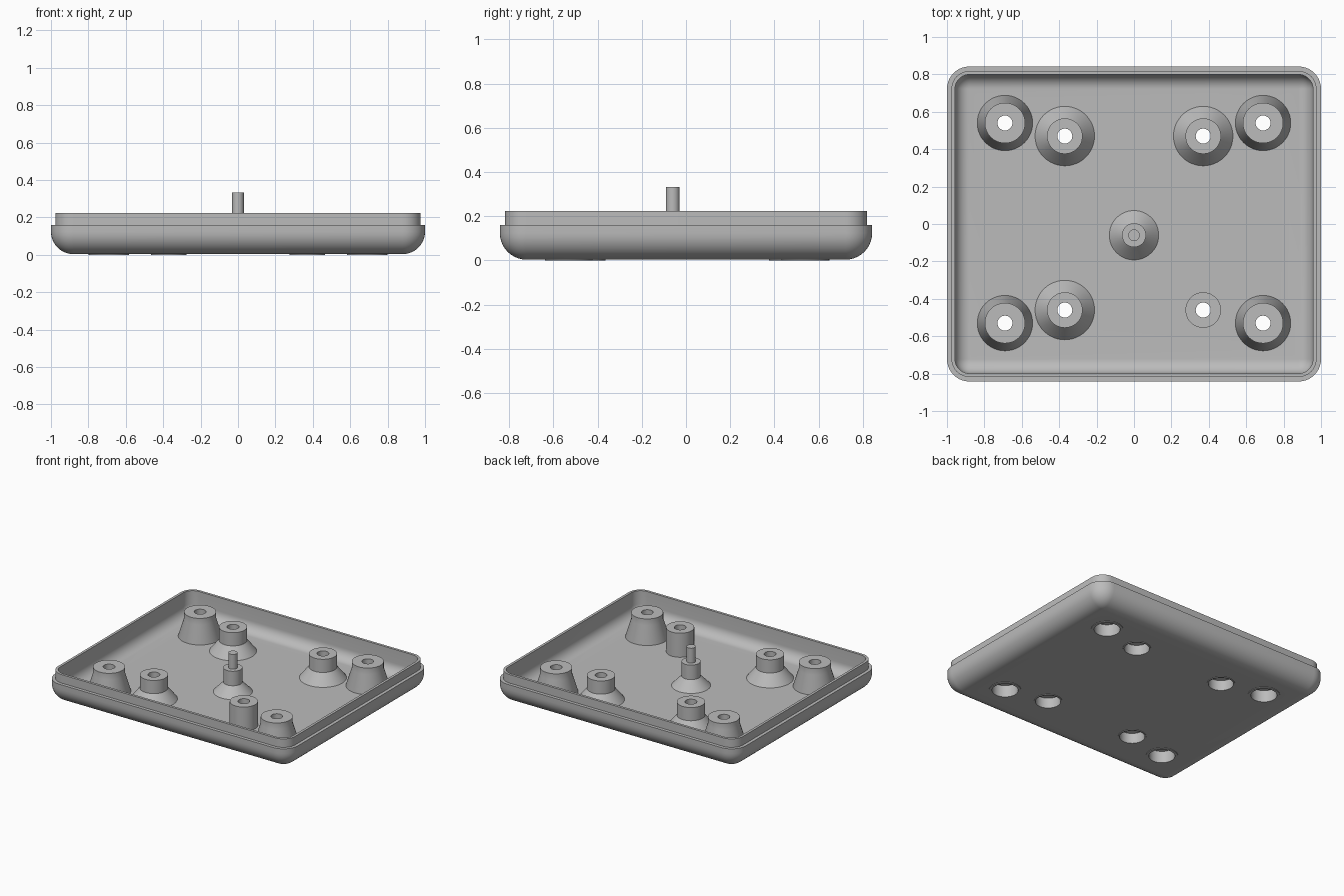
import bpy, bmesh
from math import sin, cos, pi

cube = bpy.data.objects.get("Cube")
if cube:
    bpy.data.objects.remove(cube, do_unlink=True)

grey = bpy.data.materials.new("plain_grey")
grey.use_nodes = True
grey.diffuse_color = (0.5, 0.5, 0.5, 1)
grey.node_tree.nodes["Principled BSDF"].inputs["Base Color"].default_value = (0.5, 0.5, 0.5, 1)

HALF_X, HALF_Y = 1.0, 0.842
BASE, FILLET, WALL, LEDGE = 0.004, 0.12, 0.043, 0.024
FLOOR, RIM, TOP = BASE + WALL - 0.003, 0.16, 0.223


def skin(bm, rings, loop=False):
    """Join equal rings of points with quads; cap the ends unless looped."""
    vs = [[bm.verts.new(p) for p in ring] for ring in rings]
    n = len(vs[0])
    for a, b in zip(vs, vs[1:] + (vs[:1] if loop else [])):
        for i in range(n):
            j = (i + 1) % n
            bm.faces.new((a[i], a[j], b[j], b[i]))
    if not loop:
        bm.faces.new(vs[0])
        bm.faces.new(vs[-1])


def finish(name, bm):
    bmesh.ops.remove_doubles(bm, verts=bm.verts, dist=1e-5)
    bmesh.ops.recalc_face_normals(bm, faces=bm.faces)
    mesh = bpy.data.meshes.new(name)
    bm.to_mesh(mesh)
    bm.free()
    mesh.materials.append(grey)
    ob = bpy.data.objects.new(name, mesh)
    bpy.context.collection.objects.link(ob)
    return ob


def smooth(ob):
    bpy.ops.object.select_all(action="DESELECT")
    ob.select_set(True)
    bpy.context.view_layer.objects.active = ob
    bpy.ops.object.shade_smooth_by_angle(angle=0.5)


def circle(x, y, r, z, n=48):
    return [(x + r * cos(2 * pi * i / n), y + r * sin(2 * pi * i / n), z) for i in range(n)]


def lathe(name, x, y, profile, loop):
    bm = bmesh.new()
    skin(bm, [circle(x, y, r, z) for r, z in profile], loop)
    smooth(finish(name, bm))


def rounded_rect(inset, z, steps=10):
    r = FILLET - inset
    cx, cy = HALF_X - FILLET, HALF_Y - FILLET
    pts = []
    for k, (sx, sy) in enumerate(((1, 1), (-1, 1), (-1, -1), (1, -1))):
        for i in range(steps + 1):
            a = (k + i / steps) * pi / 2
            pts.append((sx * cx + r * cos(a), sy * cy + r * sin(a), z))
    return pts


def fillet(radius, bottom, steps=10):
    """Inset and height pairs of the rounded bottom edge, from floor to wall."""
    return [(FILLET - radius * sin(i / steps * pi / 2),
             bottom + radius * (1 - cos(i / steps * pi / 2))) for i in range(steps + 1)]


# Shell: rounded outside, stepped lip, rounded inside
section = fillet(FILLET, BASE)
section += [(0, RIM), (LEDGE, RIM), (LEDGE, TOP), (WALL, TOP)]
section += fillet(FILLET - WALL, FLOOR)[::-1]
bm = bmesh.new()
skin(bm, [rounded_rect(i, z) for i, z in section])
tray = finish("tray", bm)

# Screw bosses: position, radius, cone foot radius, cone top, bore depth
bosses = []
for side, sx in (("left", 1), ("right", -1)):
    for end, sy, shift in (("back", 1, 0.005), ("front", -1, 0.005)):
        bosses.append((f"{end}_{side}_corner_boss", sx * 0.69, sy * 0.535 + shift,
                       0.108, 0.148, 0.175, 0.088, 0.088))
        plain = side == "left" and end == "front"
        bosses.append((f"{end}_{side}_inner_boss", sx * 0.37, sy * 0.465 + shift,
                       0.095, 0.095 if plain else 0.159, 0.125, 0.085, 0.076))

# Openings through the floor
bm = bmesh.new()
for _, x, y, r, *_rest in bosses:
    skin(bm, [circle(x, y, r - 0.004, z) for z in (-0.05, 0.1)])
cutter = finish("floor_cutter", bm)
cutter.hide_render = True
cut = tray.modifiers.new("holes", "BOOLEAN")
cut.operation, cut.solver, cut.object = "DIFFERENCE", "EXACT", cutter
bpy.context.view_layer.objects.active = tray
bpy.ops.object.modifier_apply(modifier=cut.name)
bpy.data.objects.remove(cutter, do_unlink=True)
smooth(tray)

# Bosses with a wide bore below and a narrow screw hole above
HOLE, SUNK = 0.04, FLOOR - 0.015
for name, x, y, r, foot, cone_top, bore, depth in bosses:
    profile = [(bore, 0), (bore, depth), (HOLE, depth), (HOLE, TOP), (r, TOP)]
    if foot > r:
        profile += [(r, cone_top), (foot, FLOOR), (foot, SUNK), (r, SUNK)]
    lathe(name, x, y, profile + [(r, 0)], True)

# Centre post with cone foot, collar and pin
lathe("centre_post", 0, -0.06,
      [(0.132, SUNK), (0.132, FLOOR), (0.064, 0.115), (0.064, TOP),
       (0.031, TOP), (0.031, 0.333)], False)
